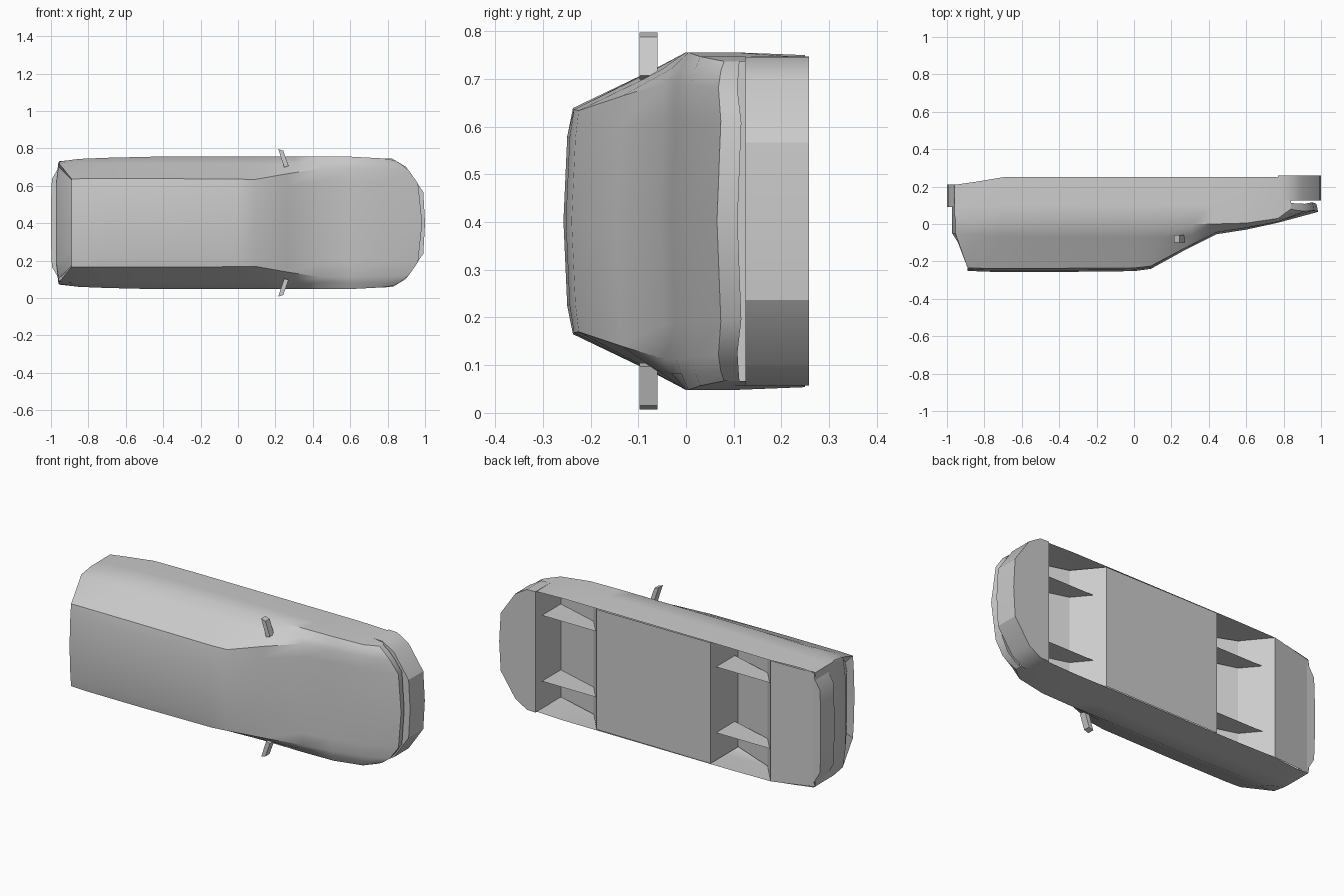
import bpy, bmesh, math

if "Cube" in bpy.data.objects:
    bpy.data.objects.remove(bpy.data.objects["Cube"])

ZC = 0.402  # mirror plane of the car (it lies on its side)


def make(name, verts, faces, angle=35):
    me = bpy.data.meshes.new(name)
    me.from_pydata(verts, [], faces)
    bm = bmesh.new()
    bm.from_mesh(me)
    bmesh.ops.remove_doubles(bm, verts=bm.verts, dist=0.0005)
    bmesh.ops.recalc_face_normals(bm, faces=bm.faces)
    bm.to_mesh(me)
    bm.free()
    ob = bpy.data.objects.new(name, me)
    bpy.context.collection.objects.link(ob)
    bpy.ops.object.select_all(action='DESELECT')
    bpy.context.view_layer.objects.active = ob
    ob.select_set(True)
    bpy.ops.object.shade_smooth_by_angle(angle=math.radians(angle))
    return ob


def bend(x, w):
    """Round the nose in plan."""
    return x if x <= 0.8 else 0.8 + (x - 0.8) * (1 - min(abs(w) / 0.355, 1) ** 4)


def grid_faces(rows, cols, base=0):
    return [(base + r * cols + c, base + r * cols + c + 1,
             base + (r + 1) * cols + c + 1, base + (r + 1) * cols + c)
            for r in range(rows - 1) for c in range(cols - 1)]


def prism(name, plan, y0, y1):
    """Extrude an (x, w) outline along y."""
    n = len(plan)
    v = [(x, y, ZC + w) for y in (y0, y1) for x, w in plan]
    f = [tuple(range(n)), tuple(range(n, 2 * n))]
    f += [(i, (i + 1) % n, (i + 1) % n + n, i + n) for i in range(n)]
    return make(name, v, f, 30)


# body shell: x top, x belt, centre y, roof edge y/w, belt y/w, shoulder y/w, sill w/y
stations = [
    (-.86, -.96, -.215, -.21, .20, -.05, .30, .05, .325, .325, .21),
    (-.89, -.955, -.25, -.235, .235, -.05, .315, .03, .328, .33, .21),
    (-.80, -.85, -.255, -.237, .237, -.06, .32, .0, .342, .338, .225),
    (-.70, -.70, -.256, -.237, .237, -.065, .318, .0, .348, .345, .25),
    (-.45, -.45, -.257, -.237, .237, -.07, .317, 0, .354, .348, .25),
    (.0, .0, -.252, -.235, .234, -.07, .317, 0, .354, .348, .25),
    (.09, .15, -.24, -.225, .232, -.07, .315, 0, .354, .348, .25),
    (.26, .31, -.146, -.135, .262, -.06, .312, 0, .354, .348, .25),
    (.44, .42, -.055, -.045, .29, -.03, .32, 0, .354, .348, .25),
    (.60, .60, -.03, -.02, .29, -.01, .32, .005, .354, .348, .25),
    (.77, .77, .007, .012, .285, .02, .32, .03, .345, .343, .25),
    (.985, .985, .065, .068, .28, .073, .315, .08, .335, .335, .25),
    (.975, .975, .108, .108, .275, .11, .31, .112, .335, .335, .25),
]
verts = []
for xt, xb, yc, y2, w2, y3, w3, y4, w4, w6, yb in stations:
    half = [(xt, yc + .008, .75 * w2), (xt, y2, w2), (xb, y3, w3), (xb, y4, w4),
            (xb, max(y4, .1), w4), (xb, yb, w6)]
    ring = [(x, y, -w) for x, y, w in reversed(half)] + [(xt, yc, 0)] + half
    verts += [(bend(x, w), y, ZC + w) for x, y, w in ring]
faces = grid_faces(len(stations), 13)
# slightly bowed tailgate across the last ring
base, tail = len(verts), verts[7:13]
for x, y, z in tail:
    w = z - ZC
    verts += [(x - b, y, ZC + k * w) for k, b in ((1, 0), (.7, .012), (-.7, .012), (-1, 0))]
faces += grid_faces(6, 4, base)
make("car_body", verts, faces)

# underside with wheel wells, run as one profile across the width
well = [(0, .25), (0, .03), (-.26, .106), (-.38, .25)]
front = [(.77 + x, y, .343) for x, y in well]
rear = [(-.33 + x, y - (.03 if y < .05 else 0), .345) for x, y in well]
under = front + rear + [(-.96, .21, .325)]
make("underside", [(x, y, ZC + s * w) for x, y, w in under for s in (-1, 1)],
     grid_faces(len(under), 2), 15)

# partitions inside the wheel wells
fin = [(0, .2), (0, .03), (-.26, .106), (-.34, .2)]
for label, x0 in (("front", .77), ("rear", -.33)):
    for side, s in (("left", 1), ("right", -1)):
        make(f"{label}_{side}_well_wall", [(x0 + x, y, ZC + s * .188) for x, y in fin],
             [(0, 1, 2, 3)])

# bumpers
edge = [(.77, .345)] + [(bend(1, w), w) for w in (.343, .30, .165)]
edge.append((1.0, 0))
prism("front_bumper", edge + [(x, -w) for x, w in reversed(edge[:-1])], .125, .258)
edge = [(-.90, .33), (-.94, .328), (-.995, .235), (-1.0, .1)]
prism("rear_bumper", edge + [(x, -w) for x, w in reversed(edge)], .09, .212)

# door mirrors
for side, s in (("left", 1), ("right", -1)):
    prism(f"{side}_mirror", [(.247, s * .297), (.27, s * .305), (.242, s * .386), (.215, s * .395)],
          -.098, -.06)
